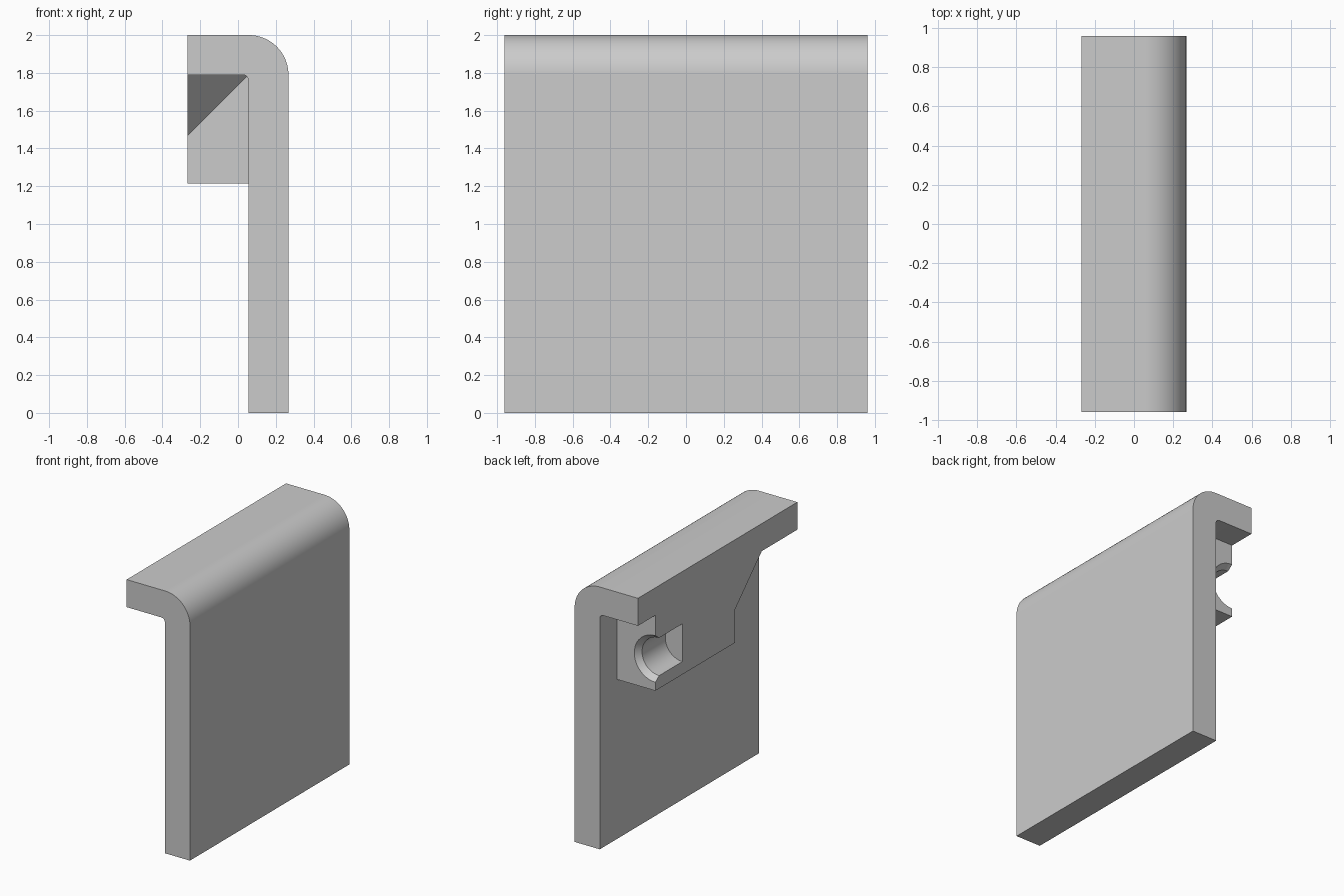
import bpy, math

if "Cube" in bpy.data.objects:
    bpy.data.objects.remove(bpy.data.objects["Cube"])

def make(name, verts, faces):
    me = bpy.data.meshes.new(name)
    me.from_pydata(verts, [], faces)
    ob = bpy.data.objects.new(name, me)
    bpy.context.collection.objects.link(ob)
    # consistent outward normals
    import bmesh
    bm = bmesh.new()
    bm.from_mesh(me)
    bmesh.ops.recalc_face_normals(bm, faces=bm.faces[:])
    bm.to_mesh(me)
    bm.free()
    return ob

def loft(name, rings):
    n = len(rings[0])
    verts = [v for r in rings for v in r]
    faces = [tuple(range(n)), tuple(range(len(verts) - n, len(verts)))]
    for k in range(len(rings) - 1):
        for i in range(n):
            j = (i + 1) % n
            faces.append((k*n + i, k*n + j, (k+1)*n + j, (k+1)*n + i))
    return make(name, verts, faces)

def arc(cx, cz, r, a0, a1, n):
    return [(cx + r*math.cos(math.radians(a0 + (a1-a0)*i/n)),
             cz + r*math.sin(math.radians(a0 + (a1-a0)*i/n))) for i in range(n + 1)]

def boolean(target, tool, op):
    m = target.modifiers.new(op, 'BOOLEAN')
    m.operation, m.solver, m.object = op, 'EXACT', tool
    bpy.context.view_layer.objects.active = target
    bpy.ops.object.modifier_apply(modifier=m.name)
    bpy.data.objects.remove(tool)

X0, X1, XW = -0.267, 0.267, 0.055   # lip edge, outer wall, inner wall
ZL = 1.79                           # underside of lip

# Bent plate: wall with a rounded top lip
profile = ([(X0, ZL)] + arc(XW - 0.03, ZL - 0.03, 0.03, 90, 0, 8) + [(XW, 0), (X1, 0)]
           + arc(X1 - 0.21, 1.79, 0.21, 0, 90, 24) + [(X0, 2)])
plate = loft("bent_plate", [[(x, y, z) for x, z in profile] for y in (-0.96, 0.96)])

# Socket block under the lip, with a slanted corner gusset
block = make("socket_block", [
    (X0, .75, 1.215), (X0, -.21, 1.215), (X0, -.21, 1.468), (X0, -.532, ZL), (X0, .75, ZL),
    (XW, .75, 1.215), (XW, -.21, 1.215), (XW, -.21, ZL), (XW, .75, ZL)],
    [(0, 1, 2, 3, 4), (5, 6, 7, 8), (0, 1, 6, 5), (1, 2, 7, 6),
     (2, 3, 7), (3, 4, 8, 7), (4, 0, 5, 8)])

# Half-round blind hole with a chamfered mouth
hole = loft("hole_cutter", [[(x, y, z) for x, z in arc(X0, 1.457, r, 0, 360 - 7.5, 47)]
            for y, r in ((.425, .144), (.705, .144), (.75, .178), (.80, .216))])
hole.hide_render = True
boolean(block, hole, 'DIFFERENCE')
boolean(plate, block, 'UNION')

# Smooth the bends and hole, keep hard edges
bpy.ops.object.select_all(action='DESELECT')
plate.select_set(True)
bpy.context.view_layer.objects.active = plate
bpy.ops.object.shade_smooth_by_angle(angle=math.radians(25))
